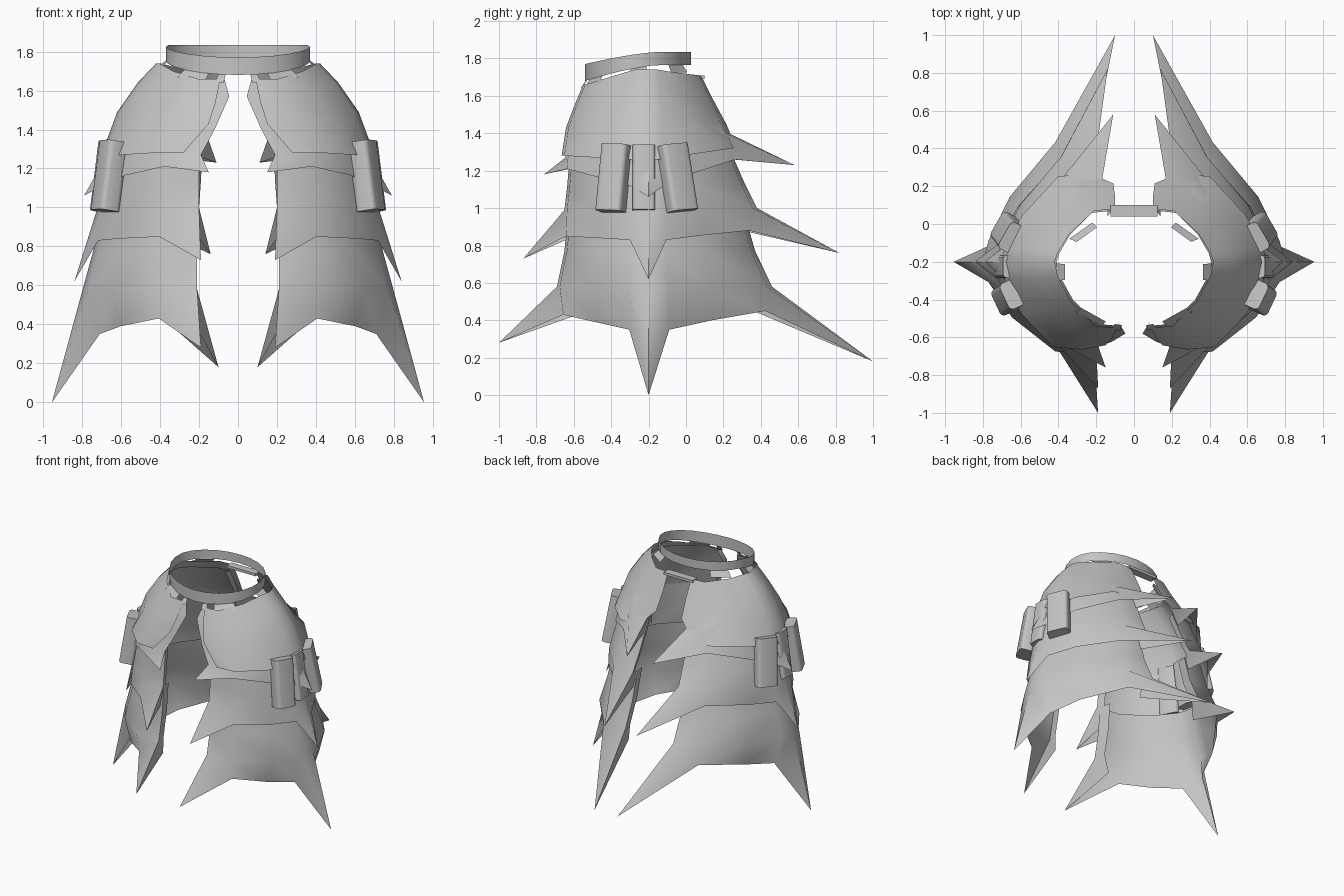
import bpy, bmesh, math
from mathutils import Matrix, Vector

if "Cube" in bpy.data.objects:
    bpy.data.objects.remove(bpy.data.objects["Cube"])

grey = bpy.data.materials.new("plain grey")
grey.use_nodes = True
grey.diffuse_color = (0.55, 0.55, 0.55, 1)
grey.node_tree.nodes["Principled BSDF"].inputs["Base Color"].default_value = (0.55, 0.55, 0.55, 1)

MID_Y = -0.2


def finish(name, bm, mirror=True, angle=50):
    """Turn a bmesh into a smooth shaded, optionally mirrored object."""
    mesh = bpy.data.meshes.new(name)
    bm.to_mesh(mesh)
    bm.free()
    mesh.materials.append(grey)
    mesh.shade_smooth()
    mesh.set_sharp_from_angle(angle=math.radians(angle))
    obj = bpy.data.objects.new(name, mesh)
    bpy.context.collection.objects.link(obj)
    if mirror:
        obj.modifiers.new("mirror", 'MIRROR').use_mirror_merge = False
    return obj


def ring_points(row, lip):
    """Half outline from the front opening round the side to the back opening."""
    xf, xb, side, yf, yb, zf, zs, zb = row

    def quarter(xi, ye, ze, fractions):
        return [Vector((xi + (side - xi) * a, MID_Y + (ye - MID_Y) * b, zs + (ze - zs) * c))
                for a, b, c in fractions]

    front = quarter(xf, yf, zf, [(0, 1, 1), (.35, .97, 1), (.74, .6, .5), (.95, .22, 0)])
    back = quarter(xb, yb, zb, [(0, 1, 1), (.35, .96, 1), (.76, .52, .5), (.95, .17, 0)])
    inward = Vector((0.02, lip, 0))
    outline = [front[0] + inward] + front + [Vector((side, MID_Y, zs))]
    outline += back[::-1] + [back[0] + Vector((0.02, -lip, 0))]
    return outline


def tier(name, rows, lip=0.0, tips=None):
    """Loft the rows into a plate; tips pull the lower hem into three spikes."""
    grid = [ring_points(r, lip) for r in rows]
    if tips:
        for column, tip in zip((1, 5, 9), tips):
            grid[-1][column] = Vector(tip)
    bm = bmesh.new()
    verts = [[bm.verts.new(p) for p in line] for line in grid]
    for upper, lower in zip(verts, verts[1:]):
        for i in range(len(upper) - 1):
            if lip == 0 and i in (0, len(upper) - 2):
                continue
            bm.faces.new((upper[i], lower[i], lower[i + 1], upper[i + 1]))
    loose = [v for v in bm.verts if not v.link_faces]
    bmesh.ops.delete(bm, geom=loose, context='VERTS')
    return finish(name, bm)


# Row: front inner x, back inner x, side x, front y, back y, front z, side z, back z
tier("hip_plates", [
    (.09, .10, .42, -.55, .08, 1.66, 1.74, 1.71),
    (.115, .10, .515, -.60, .145, 1.54, 1.64, 1.58),
    (.15, .11, .62, -.642, .215, 1.43, 1.49, 1.45),
    (.28, .24, .705, -.665, .27, 1.28, 1.26, 1.32)])

tier("upper_skirt_plates", [
    (.07, .12, .41, -.54, .07, 1.66, 1.70, 1.66),
    (.045, .12, .53, -.58, .135, 1.57, 1.58, 1.54),
    (.12, .14, .64, -.625, .20, 1.40, 1.40, 1.46),
    (.19, .17, .685, -.645, .23, 1.27, 1.25, 1.40),
    (.20, .18, .71, -.65, .28, 1.21, 1.12, 1.26)],
    lip=.03, tips=[(.15, -.76, 1.18), (.79, MID_Y, 1.06), (.11, .58, 1.23)])

tier("middle_skirt_plates", [
    (.20, .18, .66, -.62, .21, 1.30, 1.28, 1.37),
    (.20, .19, .70, -.635, .31, 1.12, 1.12, 1.14),
    (.20, .20, .73, -.65, .38, .99, .97, 1.00),
    (.22, .21, .745, -.655, .36, .85, .83, .88)],
    lip=.06, tips=[(.19, -.87, .73), (.84, MID_Y, .62), (.14, .82, .76)])

tier("lower_skirt_plates", [
    (.21, .21, .70, -.63, .31, .98, .96, .98),
    (.21, .21, .745, -.65, .37, .77, .77, .77),
    (.21, .21, .80, -.69, .46, .58, .57, .58),
    (.23, .23, .735, -.67, .45, .43, .35, .45)],
    lip=.09, tips=[(.19, -1, .28), (.955, MID_Y, 0), (.10, 1, .18)])


# Waist belt: thin tilted band that dips at the front
BELT_Y = -.257


def belt_point(degrees, base, dip):
    a = math.radians(degrees)
    y = BELT_Y + .283 * math.sin(a)
    drop = max(0, (-y - .15) / .39) ** 1.4
    return Vector((.37 * math.cos(a), y, base - dip * drop))


LOWER_EDGE, UPPER_EDGE = (1.765, .085), (1.835, .065)
bm = bmesh.new()
low, top = [[bm.verts.new(belt_point(15 * k, *edge)) for k in range(24)]
            for edge in (LOWER_EDGE, UPPER_EDGE)]
for k in range(24):
    n = (k + 1) % 24
    bm.faces.new((low[k], low[n], top[n], top[k]))
finish("waist_belt", bm, mirror=False)

# Flat belt tabs sloping from the belt down onto the hip plates
bm = bmesh.new()
for start, end in ((-80, -74), (-66, -42), (-8, 9), (35, 58)):
    inner = [belt_point(d, *LOWER_EDGE) for d in (start, end)]
    outer = [Vector((p.x * 1.13, BELT_Y + (p.y - BELT_Y) * 1.1, p.z - .04)) for p in inner]
    bm.faces.new([bm.verts.new(p) for p in (inner[0], outer[0], outer[1], inner[1])])
finish("belt_tabs", bm)


def box(name, centre, size, turn=0, lean=0, roll=0, bevel=0, mirror=True):
    """Box with rounded upright edges; turn, lean and roll are in degrees."""
    bm = bmesh.new()
    bmesh.ops.create_cube(bm, size=1)
    bmesh.ops.scale(bm, vec=size, verts=bm.verts)
    if bevel:
        upright = [e for e in bm.edges if abs(e.verts[0].co.z - e.verts[1].co.z) > .01]
        bmesh.ops.bevel(bm, geom=upright, offset=bevel, segments=3, affect='EDGES', profile=.5)
    move = (Matrix.Translation(centre) @ Matrix.Rotation(math.radians(roll), 4, 'X')
            @ Matrix.Rotation(math.radians(turn), 4, 'Z')
            @ Matrix.Rotation(math.radians(lean), 4, 'Y'))
    bmesh.ops.transform(bm, matrix=move, verts=bm.verts)
    return finish(name, bm, mirror, 60)


# Back tab bridging the two hip plates
box("back_belt_tab", (0, .07, 1.70), (.25, .06, .02), mirror=False)

# Hip pouches
box("front_pouch", (.66, -.385, 1.16), (.11, .15, .36), turn=-25, lean=-8, roll=-2, bevel=.025)
box("middle_pouch", (.668, -.225, 1.16), (.10, .12, .35), lean=-8, bevel=.02)
box("back_pouch", (.66, -.05, 1.16), (.11, .16, .36), turn=30, lean=-8, roll=5, bevel=.025)
